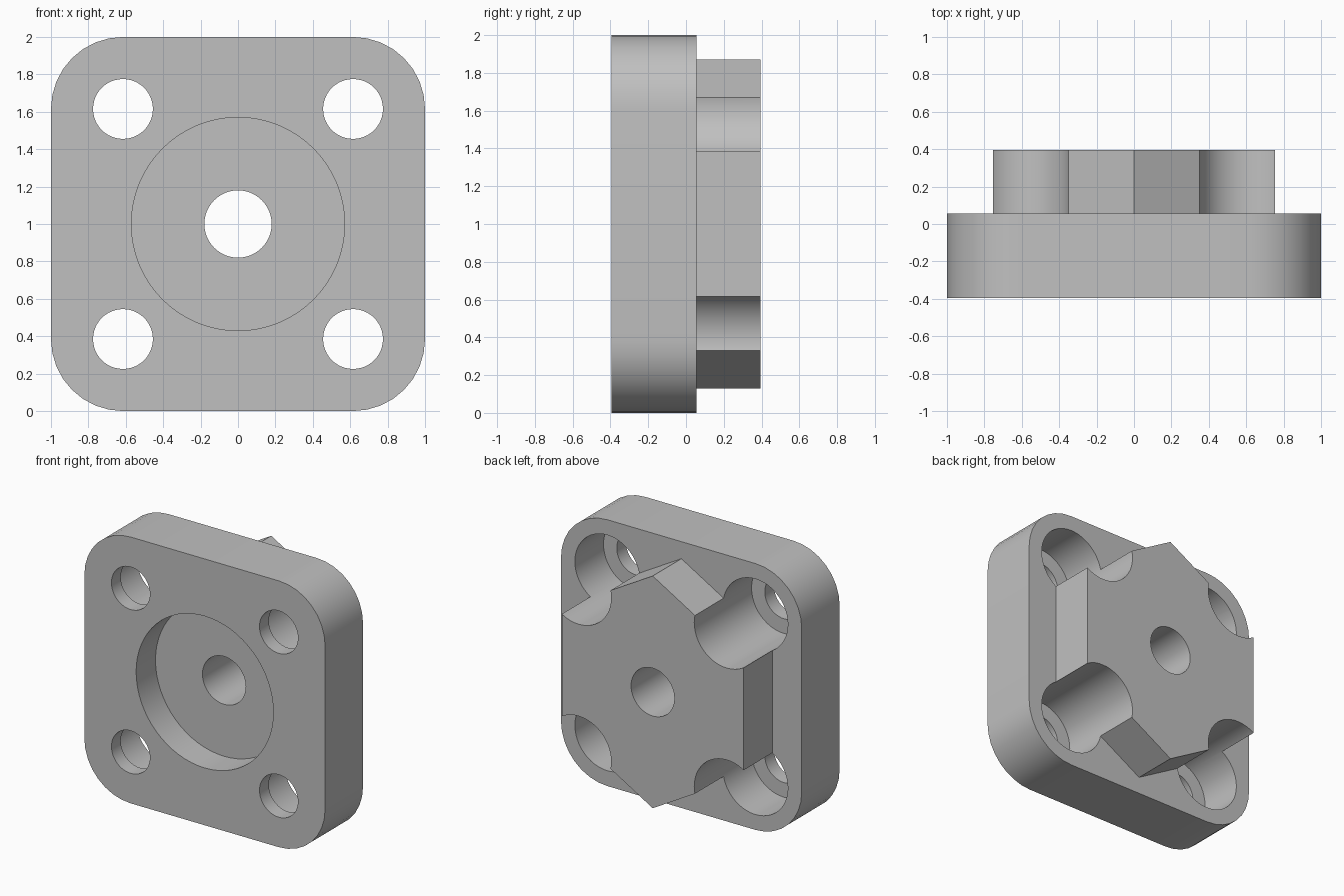
import bpy, bmesh
from math import sin, cos, pi

if "Cube" in bpy.data.objects:
    bpy.data.objects.remove(bpy.data.objects["Cube"], do_unlink=True)

FRONT, PLATE_BACK, BACK = -0.395, 0.055, 0.395
MID = 1.0          # height of the centre axis
BOLT = 0.615       # bolt offset from the axis, also the corner arc centre

grey = bpy.data.materials.new("plain grey")
grey.use_nodes = True
grey.diffuse_color = (0.53, 0.53, 0.53, 1)
grey.node_tree.nodes["Principled BSDF"].inputs["Base Color"].default_value = (0.53, 0.53, 0.53, 1)


def prism(name, outline, y0, y1):
    """Solid made by extruding an x-z outline along y."""
    bm = bmesh.new()
    face = bm.faces.new([bm.verts.new((x, y0, z)) for x, z in outline])
    grown = bmesh.ops.extrude_face_region(bm, geom=[face])["geom"]
    verts = [v for v in grown if isinstance(v, bmesh.types.BMVert)]
    bmesh.ops.translate(bm, verts=verts, vec=(0, y1 - y0, 0))
    bmesh.ops.recalc_face_normals(bm, faces=bm.faces)
    mesh = bpy.data.meshes.new(name)
    bm.to_mesh(mesh)
    bm.free()
    mesh.materials.append(grey)
    obj = bpy.data.objects.new(name, mesh)
    bpy.context.collection.objects.link(obj)
    return obj


def ring(radius, count, x=0, z=MID):
    """Regular polygon with a corner pointing up."""
    return [(x + radius * sin(2 * pi * i / count),
             z + radius * cos(2 * pi * i / count)) for i in range(count)]


def combine(target, tool, operation):
    """Apply a boolean and discard the tool."""
    tool.hide_render = True
    mod = target.modifiers.new(operation, 'BOOLEAN')
    mod.object, mod.operation, mod.solver = tool, operation, 'EXACT'
    bpy.ops.object.select_all(action='DESELECT')
    bpy.context.view_layer.objects.active = target
    target.select_set(True)
    bpy.ops.object.modifier_apply(modifier=mod.name)
    bpy.data.objects.remove(tool, do_unlink=True)


# Square plate with rounded corners
STEPS = 8
outline = []
for q, (sx, sz) in enumerate([(1, 1), (-1, 1), (-1, -1), (1, -1)]):
    for i in range(STEPS + 1):
        a = pi / 2 * (q + i / STEPS)
        outline.append((sx * BOLT + (1 - BOLT) * cos(a),
                        MID + sz * BOLT + (1 - BOLT) * sin(a)))
flange = prism("mounting_flange", outline, FRONT, PLATE_BACK)

# Hexagonal boss on the back
combine(flange, prism("hex_boss", ring(0.872, 6), 0, BACK), 'UNION')

# Round front recess and centre bore
combine(flange, prism("recess_cutter", ring(0.57, 64), FRONT - 0.1, FRONT + 0.23), 'DIFFERENCE')
combine(flange, prism("bore_cutter", ring(0.18, 48), FRONT - 0.2, BACK + 0.1), 'DIFFERENCE')

# Bolt holes, counterbored from the back through the boss
for sx in (-1, 1):
    for sz in (-1, 1):
        x, z = sx * BOLT, MID + sz * BOLT
        combine(flange, prism("counterbore_cutter", ring(0.27, 48, x, z), FRONT + 0.11, BACK + 0.1), 'DIFFERENCE')
        combine(flange, prism("bolt_hole_cutter", ring(0.16, 48, x, z), FRONT - 0.1, BACK + 0.2), 'DIFFERENCE')

# Smooth round walls, crisp edges
bpy.ops.object.select_all(action='DESELECT')
bpy.context.view_layer.objects.active = flange
flange.select_set(True)
bpy.ops.object.shade_smooth_by_angle(angle=pi / 6)
